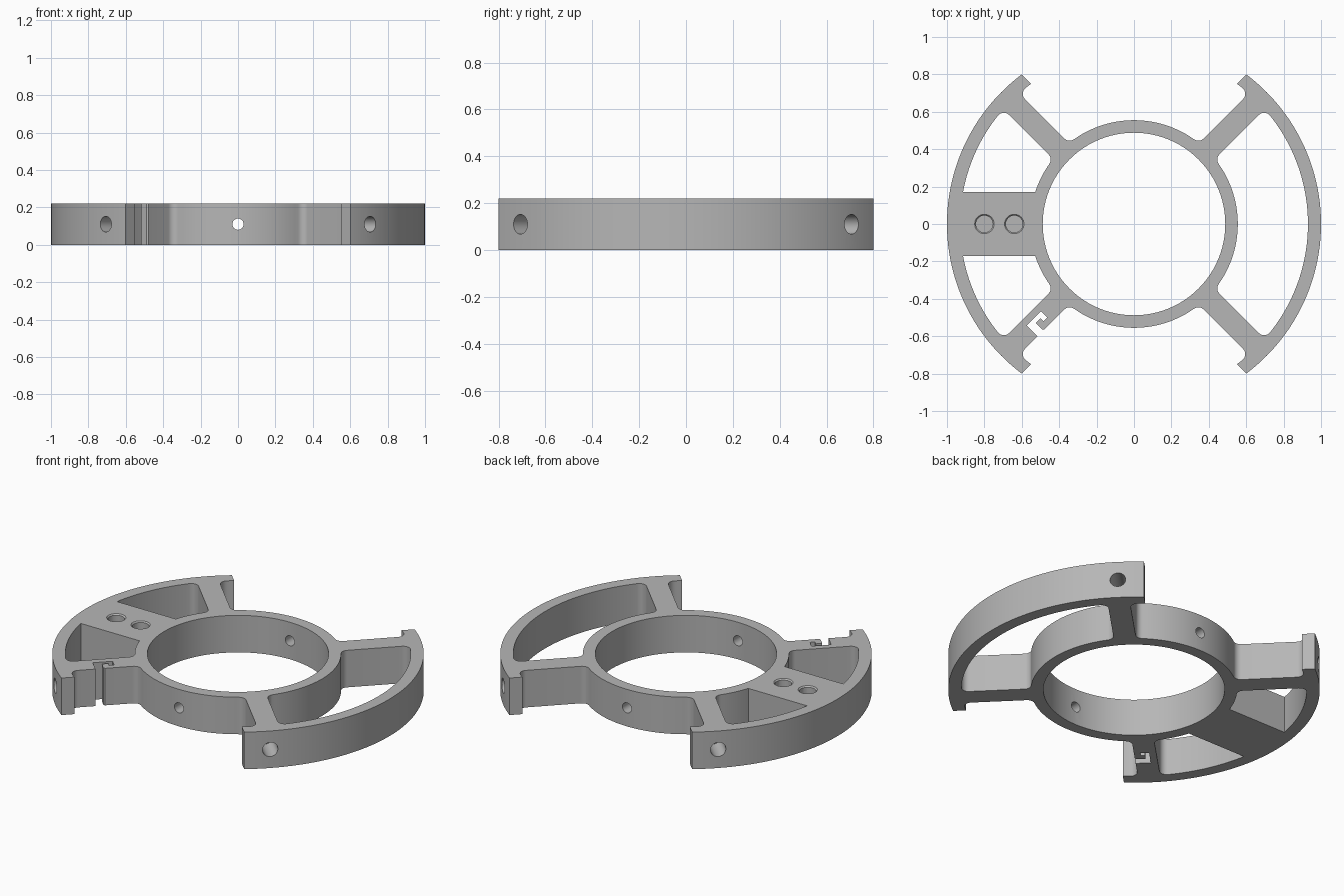
import bpy, bmesh
from math import sin, cos, pi, asin, atan2, sqrt, radians
from mathutils import Matrix, Vector

if "Cube" in bpy.data.objects:
    bpy.data.objects.remove(bpy.data.objects["Cube"], do_unlink=True)

H = 0.22                              # thickness
RIM_OUT, RIM_IN = 1.0, 0.93
RING_OUT, RING_IN = 0.555, 0.488
HALF, FIL, TIP = 0.06, 0.04, 0.141    # spoke half width, fillet, rim tip offset
BLOCK = 0.17                          # half width of the solid block

# Fillet centres where a spoke meets the rim and the ring
W = HALF + FIL
U_RIM = sqrt((RIM_IN - FIL) ** 2 - W ** 2)
U_RING = sqrt((RING_OUT + FIL) ** 2 - W ** 2)
A_RIM, A_RING = atan2(W, U_RIM), atan2(W, U_RING)


def arc(r, a0, a1, n=10, cx=0.0, cy=0.0):
    return [(cx + r * cos(a0 + (a1 - a0) * i / n),
             cy + r * sin(a0 + (a1 - a0) * i / n)) for i in range(n + 1)]


def spoke_side(angle, sign, tip=False, extra=()):
    """One flank of a spoke, listed from the rim inwards to the ring."""
    pts = []
    if tip:
        pts += arc(RIM_IN, asin(TIP / RIM_IN), A_RIM, 3)[:-1]
    pts += arc(FIL, A_RIM, -pi / 2, 8, U_RIM, W)
    pts += list(extra)
    pts += arc(FIL, -pi / 2, A_RING - pi, 8, U_RING, W)
    c, s = cos(angle), sin(angle)
    return [(u * c - sign * v * s, u * s + sign * v * c) for u, v in pts]


Q = pi / 4
T = asin(TIP / RIM_OUT)
# Cable hook cut into one spoke, as (along, across) points
hook = [(0.79, HALF), (0.79, -0.022), (0.682, -0.022), (0.682, 0.026),
        (0.71, 0.026), (0.71, 0.002), (0.745, 0.002), (0.745, 0.052),
        (0.737, HALF)]

# Outer outline: two rim arcs joined by two open bays
outline = []
for turn, extra in ((0, ()), (pi, hook)):
    outline += arc(RIM_OUT, turn - Q - T, turn + Q + T, 64)
    outline += spoke_side(turn + Q, 1, True, extra)
    outline += arc(RING_OUT, turn + Q + A_RING, turn + 3 * Q - A_RING, 32)[1:-1]
    outline += spoke_side(turn + 3 * Q, -1, True)[::-1]

# Closed pocket on one side, two smaller pockets beside the block
big_pocket = (spoke_side(Q, -1)
              + arc(RING_OUT, Q - A_RING, A_RING - Q, 32)[1:-1]
              + spoke_side(-Q, 1)[::-1]
              + arc(RIM_IN, A_RIM - Q, Q - A_RIM, 48)[1:-1])
small_pocket = (spoke_side(3 * Q, 1)
                + arc(RING_OUT, 3 * Q + A_RING, pi - asin(BLOCK / RING_OUT), 10)[1:]
                + arc(RIM_IN, pi - asin(BLOCK / RIM_IN), 3 * Q + A_RIM, 20)[:-1])
bore = arc(RING_IN, 0, 2 * pi, 96)[:-1]
loops = [outline, big_pocket, small_pocket, [(x, -y) for x, y in small_pocket], bore]

# Extrude the filled profile
curve = bpy.data.curves.new("profile", 'CURVE')
curve.dimensions = '2D'
curve.fill_mode = 'BOTH'
curve.extrude = H / 2
for loop in loops:
    sp = curve.splines.new('POLY')
    sp.points.add(len(loop) - 1)
    for p, (x, y) in zip(sp.points, loop):
        p.co = (x, y, 0, 1)
    sp.use_cyclic_u = True
helper = bpy.data.objects.new("profile", curve)
bpy.context.collection.objects.link(helper)
bpy.context.view_layer.update()
mesh = bpy.data.meshes.new_from_object(
    helper.evaluated_get(bpy.context.evaluated_depsgraph_get()))
bpy.data.objects.remove(helper, do_unlink=True)

bm = bmesh.new()
bm.from_mesh(mesh)
bmesh.ops.translate(bm, verts=bm.verts, vec=(0, 0, H / 2))
bmesh.ops.remove_doubles(bm, verts=bm.verts, dist=0.0002)
bmesh.ops.recalc_face_normals(bm, faces=bm.faces)
bm.to_mesh(mesh)
bm.free()
frame = bpy.data.objects.new("ring_frame", mesh)
bpy.context.collection.objects.link(frame)


def drill(a, b, r0, r1=None):
    """Cut a round or tapered hole between two points."""
    a, b = Vector(a), Vector(b)
    cm = bpy.data.meshes.new("drill")
    cb = bmesh.new()
    rot = (b - a).to_track_quat('Z', 'Y').to_matrix().to_4x4()
    bmesh.ops.create_cone(cb, cap_ends=True, segments=32, radius1=r0,
                          radius2=r0 if r1 is None else r1, depth=(b - a).length,
                          matrix=Matrix.Translation((a + b) / 2) @ rot)
    cb.to_mesh(cm)
    cb.free()
    cutter = bpy.data.objects.new("drill", cm)
    cutter.hide_render = True
    bpy.context.collection.objects.link(cutter)
    mod = frame.modifiers.new("hole", 'BOOLEAN')
    mod.operation = 'DIFFERENCE'
    mod.solver = 'EXACT'
    mod.object = cutter
    bpy.ops.object.modifier_apply(modifier=mod.name)
    bpy.data.objects.remove(cutter, do_unlink=True)


bpy.ops.object.select_all(action='DESELECT')
bpy.context.view_layer.objects.active = frame
frame.select_set(True)

# Screw holes in the rim at each spoke
for k in range(4):
    c, s = cos(Q + k * pi / 2), sin(Q + k * pi / 2)
    drill((1.05 * c, 1.05 * s, H / 2), (0.84 * c, 0.84 * s, H / 2), 0.042)
# Cross holes through the ring, front and back
for y in (-1, 1):
    drill((0, y * 0.65, H / 2), (0, y * 0.4, H / 2), 0.03)
# Two chamfered blind sockets in the block
for x in (-0.8, -0.64):
    drill((x, 0, 0.1), (x, 0, H + 0.05), 0.045)
    drill((x, 0, H - 0.008), (x, 0, H + 0.004), 0.044, 0.056)

# Single grey finish
mat = bpy.data.materials.new("plain_grey")
mat.use_nodes = True
grey = (0.47, 0.47, 0.47, 1)
mat.diffuse_color = grey
mat.node_tree.nodes["Principled BSDF"].inputs["Base Color"].default_value = grey
frame.data.materials.clear()
frame.data.materials.append(mat)
bpy.ops.object.shade_smooth_by_angle(angle=radians(30))
